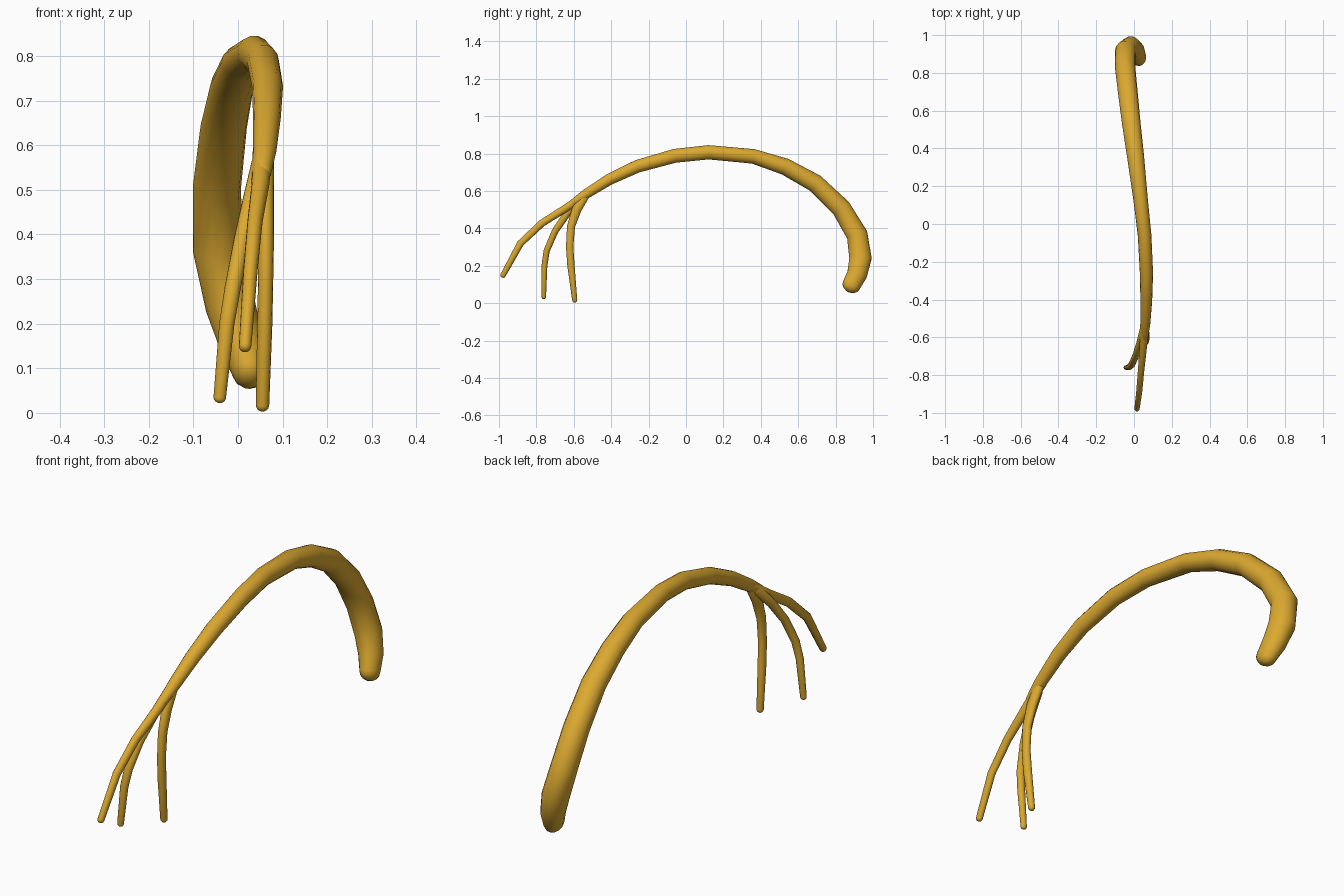
import bpy, bmesh, math
from mathutils import Vector

default_cube = bpy.data.objects.get("Cube")
if default_cube:
    bpy.data.objects.remove(default_cube, do_unlink=True)

SIDES = 14


def flat_material(name, colour):
    material = bpy.data.materials.new(name)
    material.use_nodes = True
    material.diffuse_color = colour
    shader = next(n for n in material.node_tree.nodes if n.type == "BSDF_PRINCIPLED")
    shader.inputs["Base Color"].default_value = colour
    return material


def add_ring(bm, centre, tangent, half_width, half_depth):
    """Elliptical cross-section, its width kept level along x."""
    side = Vector((1, 0, 0))
    side = (side - tangent * side.dot(tangent)).normalized()
    normal = tangent.cross(side)
    ring = []
    for i in range(SIDES):
        angle = math.tau * i / SIDES
        offset = side * math.cos(angle) * half_width + normal * math.sin(angle) * half_depth
        ring.append(bm.verts.new(centre + offset))
    return ring


def sweep_tube(name, stations, material):
    """Tapered tube with rounded ends; station = x, y, z, half width, half depth."""
    points = [Vector(s[:3]) for s in stations]
    last = len(points) - 1
    bm = bmesh.new()
    rings = []

    def cap(index, tangent, direction, degrees):
        width, depth = stations[index][3:]
        for d in degrees:
            a = math.radians(d)
            centre = points[index] + tangent * direction * min(width, depth) * math.sin(a)
            rings.append(add_ring(bm, centre, tangent, width * math.cos(a), depth * math.cos(a)))

    for i, station in enumerate(stations):
        tangent = (points[min(i + 1, last)] - points[max(i - 1, 0)]).normalized()
        if i == 0:
            cap(i, tangent, -1, (75, 50, 25))
        rings.append(add_ring(bm, points[i], tangent, *station[3:]))
        if i == last:
            cap(i, tangent, 1, (25, 50, 75))

    for a, b in zip(rings, rings[1:]):
        for i in range(SIDES):
            j = (i + 1) % SIDES
            bm.faces.new((a[i], a[j], b[j], b[i]))
    bm.faces.new(list(reversed(rings[0])))
    bm.faces.new(rings[-1])
    bmesh.ops.recalc_face_normals(bm, faces=bm.faces)
    for face in bm.faces:
        face.smooth = True

    mesh = bpy.data.meshes.new(name)
    bm.to_mesh(mesh)
    bm.free()
    mesh.materials.append(material)
    tube = bpy.data.objects.new(name, mesh)
    bpy.context.collection.objects.link(tube)
    return tube


ochre = flat_material("golden ochre", (0.72, 0.40, 0.03, 1))

# Main arch, from the fork at the front to the curled thick end
sweep_tube("arched_stem", [
    (.055, -.6, .54, .02, .02),
    (.06, -.53, .587, .026, .027),
    (.065, -.41, .662, .031, .031),
    (.066, -.26, .732, .035, .035),
    (.056, -.06, .788, .036, .038),
    (.036, .12, .807, .038, .039),
    (.008, .36, .785, .045, .04),
    (-.014, .53, .73, .049, .046),
    (-.032, .69, .642, .052, .05),
    (-.047, .83, .508, .054, .054),
    (-.046, .915, .365, .055, .058),
    (-.017, .933, .24, .056, .061),
    (.008, .915, .155, .05, .055),
    (.025, .884, .096, .04, .05),
], ochre)

# Forward prong
sweep_tube("front_prong", [
    (.055, -.53, .585, .022, .022),
    (.05, -.64, .51, .02, .021),
    (.038, -.77, .428, .017, .02),
    (.028, -.885, .32, .016, .019),
    (.016, -.978, .15, .014, .015),
], ochre)

# Middle prong, swinging to the right
sweep_tube("middle_prong", [
    (.05, -.56, .56, .02, .022),
    (.03, -.635, .48, .019, .02),
    (.008, -.7, .385, .018, .018),
    (-.012, -.745, .28, .018, .017),
    (-.025, -.757, .2, .017, .016),
    (-.041, -.76, .034, .014, .012),
], ochre)

# Rear prong, dropping straight down
sweep_tube("rear_prong", [
    (.06, -.54, .575, .02, .024),
    (.062, -.585, .5, .019, .026),
    (.063, -.615, .41, .018, .022),
    (.062, -.622, .3, .017, .02),
    (.06, -.615, .2, .017, .02),
    (.055, -.595, .017, .015, .014),
], ochre)
